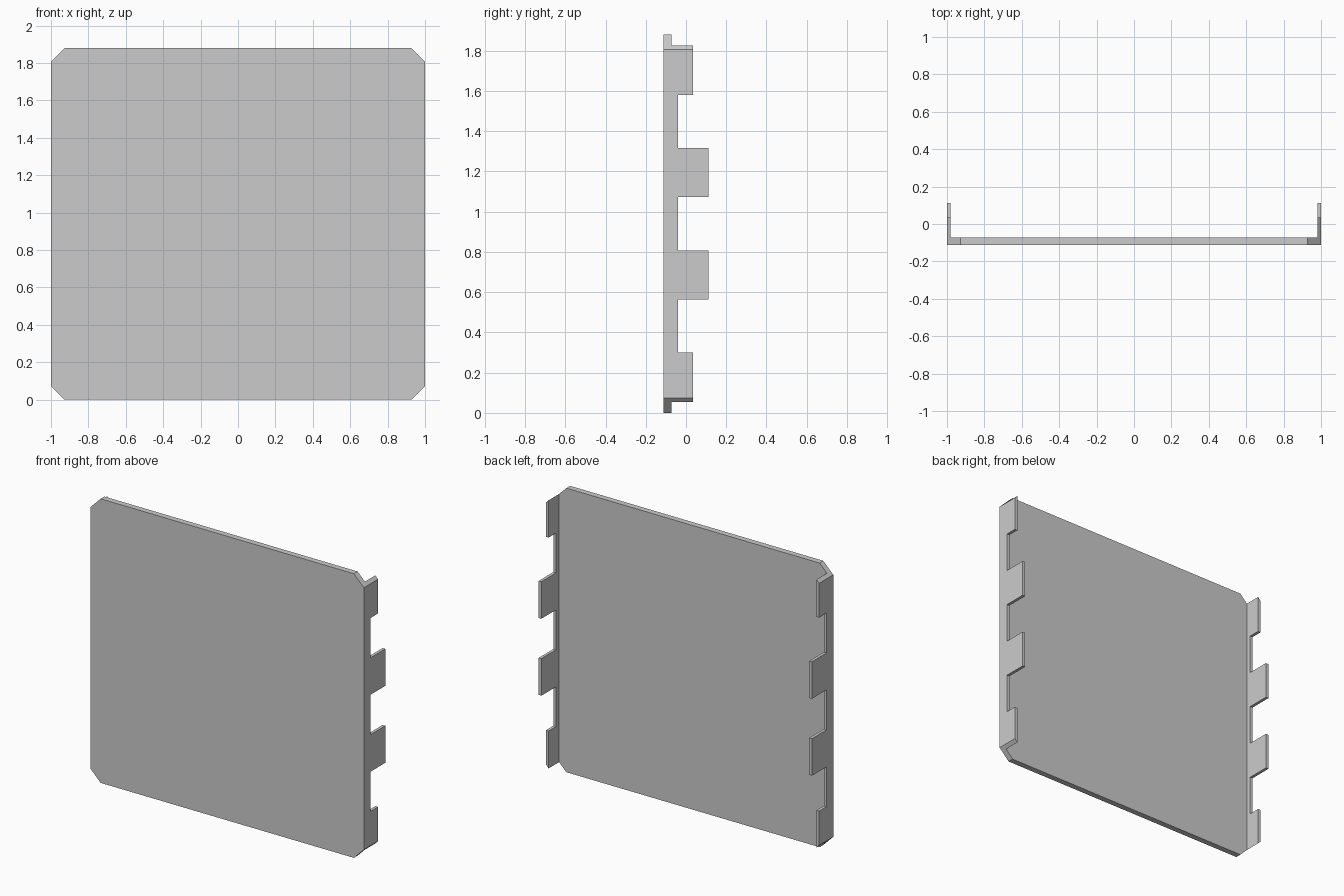
import bpy
import bmesh

if "Cube" in bpy.data.objects:
    bpy.data.objects.remove(bpy.data.objects["Cube"])

H, C, T = 1.88, 0.073, 0.02          # height, corner chamfer, flange thickness
Y0, Y1 = -0.112, -0.073              # plate front and back


def make_prism(name, ring_a, ring_b, skip=None):
    """Solid between two matching rings; skip = index of a side face left open."""
    bm = bmesh.new()
    a = [bm.verts.new(p) for p in ring_a]
    b = [bm.verts.new(p) for p in ring_b]
    bm.faces.new(a)
    bm.faces.new(b[::-1])
    n = len(a)
    for i in range(n):
        if i != skip:
            j = (i + 1) % n
            bm.faces.new((a[j], a[i], b[i], b[j]))
    bmesh.ops.recalc_face_normals(bm, faces=bm.faces)
    me = bpy.data.meshes.new(name)
    bm.to_mesh(me)
    bm.free()
    ob = bpy.data.objects.new(name, me)
    bpy.context.collection.objects.link(ob)
    return ob


# Main panel with chamfered corners
right = [(1 - C, 0), (1, C), (1, H - C), (1 - C, H)]
outline = right + [(-x, z) for x, z in reversed(right)]
make_prism("panel", [(x, Y0, z) for x, z in outline],
           [(x, Y1, z) for x, z in outline])


# Toothed flange: short tabs at the ends, long tabs in the middle
def flange_ring(x, end):
    low, short, long = -0.041, 0.036, 0.112
    half = [(Y1, end), (short, end), (short, 0.30), (low, 0.30),
            (low, 0.563), (long, 0.563), (long, 0.808), (low, 0.808)]
    pts = half + [(y, H - z) for y, z in reversed(half)]
    return [(x, y, z) for y, z in pts]


# Ends follow the panel chamfer; the contact face with the panel stays open
flange = make_prism("toothed_flanges", flange_ring(1, C),
                    flange_ring(1 - T, C - T), skip=15)
flange.modifiers.new("mirror", "MIRROR").use_axis = (True, False, False)
